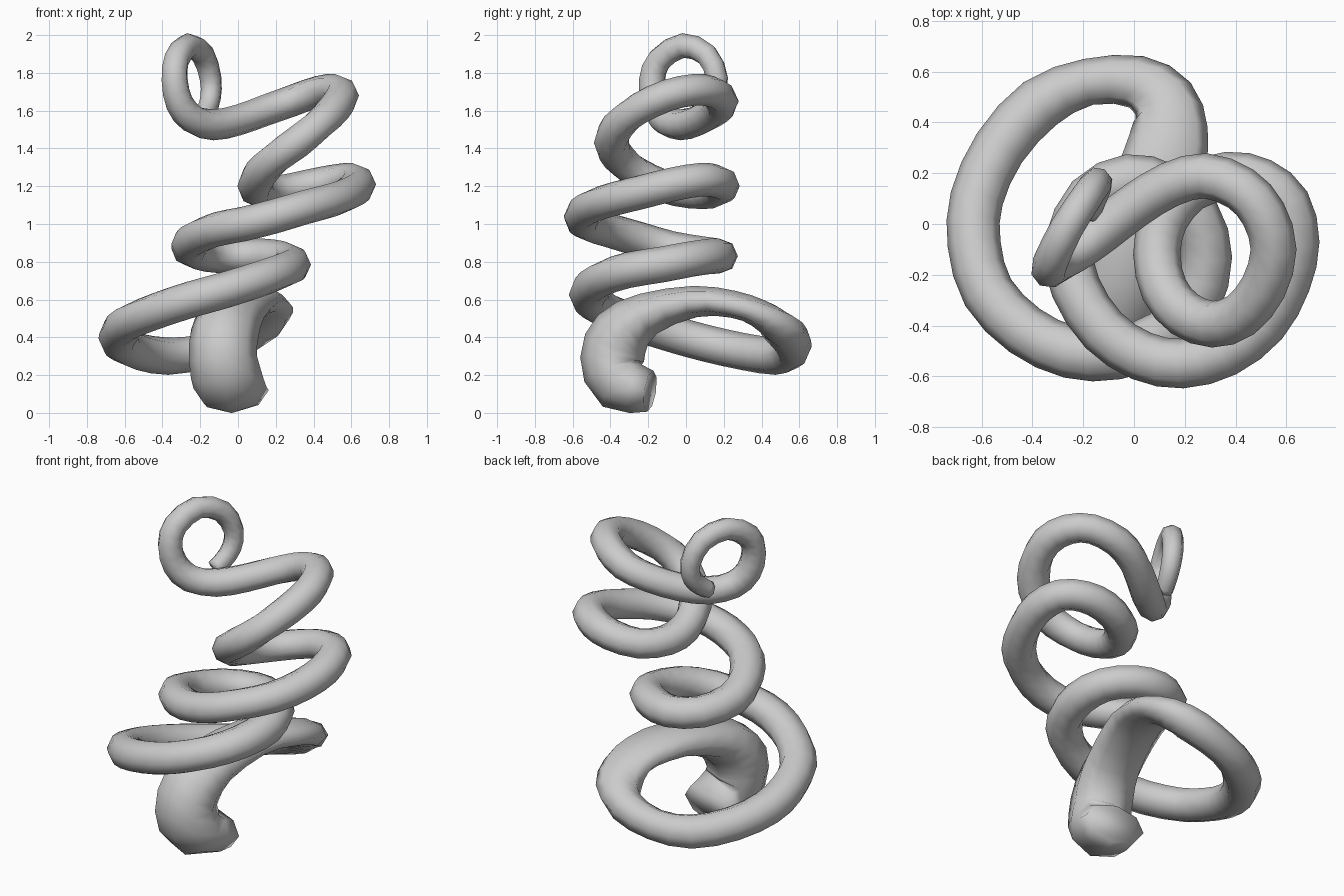
import bpy, bmesh, math
from mathutils import Vector

if "Cube" in bpy.data.objects:
    bpy.data.objects.remove(bpy.data.objects["Cube"])

SIDES = 8
STEPS = 2

# thick root: x, y, z, half width, half height
root = [(-.02, -.19, .115, .185, .11), (-.05, -.345, .155, .19, .155),
        (-.08, -.39, .29, .18, .17), (-.07, -.34, .42, .18, .16),
        (-.03, -.20, .525, .175, .115), (.05, .05, .59, .17, .083),
        (.12, .25, .575, .165, .072)]

# turn of the root into the first coil, flattened
bend = [(.14, .38, .53, .15, .075), (.115, .485, .46, .13, .09),
        (.01, .56, .385, .105, .095), (-.18, .56, .325, .092, .092)]

# rising coils: centre line only, the radius tapers along it
coil = [(-.37, .475, .30), (-.53, .30, .325), (-.62, .10, .37), (-.63, -.08, .42),
        (-.575, -.27, .48), (-.43, -.42, .54), (-.25, -.505, .60), (-.07, -.51, .65),
        (.12, -.44, .71), (.24, -.31, .755), (.285, -.13, .785), (.24, .03, .815),
        (.12, .14, .83), (-.02, .175, .83), (-.17, .10, .84), (-.255, -.08, .87),
        (-.23, -.25, .92), (-.12, -.42, .97), (.03, -.52, 1.00), (.19, -.55, 1.04),
        (.36, -.505, 1.09), (.51, -.39, 1.13), (.60, -.23, 1.17), (.635, -.07, 1.21),
        (.60, .08, 1.235), (.50, .165, 1.225), (.37, .19, 1.20), (.22, .14, 1.17),
        (.12, .02, 1.17), (.09, -.12, 1.20), (.12, -.26, 1.27), (.20, -.355, 1.35),
        (.31, -.395, 1.43), (.42, -.36, 1.52), (.51, -.25, 1.61), (.55, -.10, 1.68),
        (.51, .04, 1.71), (.42, .14, 1.70), (.28, .19, 1.65), (.14, .155, 1.60),
        (.0, .07, 1.55), (-.13, -.03, 1.525)]

# upright curl at the top
curl = [(-.24, -.12, 1.555), (-.31, -.165, 1.64), (-.335, -.18, 1.76),
        (-.325, -.14, 1.87), (-.265, -.015, 1.945), (-.185, .11, 1.895),
        (-.145, .165, 1.77), (-.145, .145, 1.67), (-.165, .09, 1.605),
        (-.185, .04, 1.57)]


def tapered(points, r0, r1, flat):
    n = len(points) - 1
    out = []
    for i, p in enumerate(points):
        r = r0 + (r1 - r0) * i / n
        out.append((*p, r, r * flat))
    return out


def spline(keys):
    """Catmull-Rom through all keys, position and section together."""
    res = []
    for i in range(len(keys) - 1):
        k = [keys[max(i - 1, 0)], keys[i], keys[i + 1], keys[min(i + 2, len(keys) - 1)]]
        for s in range(STEPS):
            t = s / STEPS
            res.append([.5 * (2 * b + (c - a) * t + (2 * a - 5 * b + 4 * c - d) * t * t
                              + (3 * b - a - 3 * c + d) * t ** 3)
                        for a, b, c, d in zip(*k)])
    res.append(list(keys[-1]))
    return res


keys = root + bend + tapered(coil, .106, .088, .93) + tapered(curl, .078, .05, 1)
path = spline(keys)
root_end = (len(root) - 1) * STEPS
curl_start = (len(keys) - len(curl)) * STEPS

# sweep the section along the path
bm = bmesh.new()
rings = []
for i, (x, y, z, w, h) in enumerate(path):
    tan = (Vector(path[min(i + 1, len(path) - 1)][:3])
           - Vector(path[max(i - 1, 0)][:3])).normalized()
    if i < root_end:
        side = Vector((1, 0, 0))
    elif i >= curl_start:
        side = Vector((-.87, .5, 0))
    else:
        side = tan.cross(Vector((0, 0, 1)))
    side = (side - tan * side.dot(tan)).normalized()
    up = side.cross(tan)
    ring = []
    for k in range(SIDES):
        a = 2 * math.pi * k / SIDES
        ring.append(bm.verts.new(Vector((x, y, z)) + side * (w * math.cos(a))
                                 + up * (h * math.sin(a))))
    rings.append(ring)
for r, q in zip(rings, rings[1:]):
    for k in range(SIDES):
        n = (k + 1) % SIDES
        bm.faces.new((r[k], r[n], q[n], q[k]))
bm.faces.new(rings[0])
bm.faces.new(rings[-1])
bmesh.ops.recalc_face_normals(bm, faces=bm.faces)
for f in bm.faces:
    f.smooth = True

mesh = bpy.data.meshes.new("curling_vine")
bm.to_mesh(mesh)
bm.free()
vine = bpy.data.objects.new("curling_vine", mesh)
bpy.context.collection.objects.link(vine)
